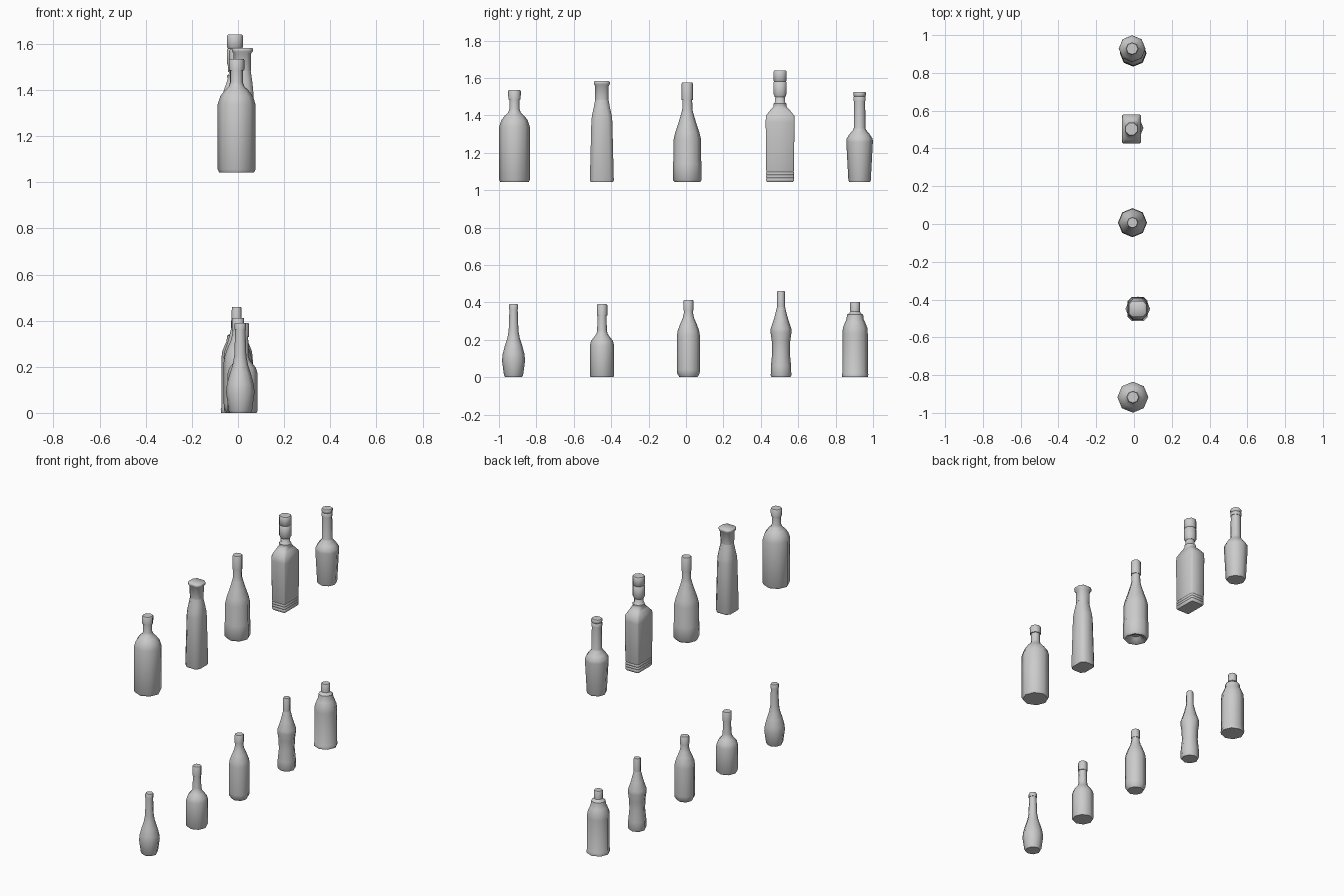
import bpy, bmesh, math

SIDES = 8


def round_ring(r):
    return [(r * math.cos(2 * math.pi * i / SIDES), r * math.sin(2 * math.pi * i / SIDES))
            for i in range(SIDES)]


def box_ring(hx, hy, c):
    # rectangle with chamfered corners, also eight points
    return [(hx, hy - c), (hx - c, hy), (c - hx, hy), (-hx, hy - c),
            (-hx, c - hy), (c - hx, -hy), (hx - c, -hy), (hx, c - hy)]


def loft(name, loc, profile, angle=35):
    """Skin a stack of rings; each entry is (z, r) or (z, hx, hy, chamfer)."""
    bm = bmesh.new()
    rings = []
    for z, *dims in profile:
        pts = round_ring(dims[0]) if len(dims) == 1 else box_ring(*dims)
        rings.append([bm.verts.new((x, y, z)) for x, y in pts])
    for a, b in zip(rings, rings[1:]):
        for i in range(SIDES):
            j = (i + 1) % SIDES
            bm.faces.new((a[i], a[j], b[j], b[i]))
    bm.faces.new(rings[0][::-1])
    bm.faces.new(rings[-1])
    bmesh.ops.recalc_face_normals(bm, faces=bm.faces[:])
    mesh = bpy.data.meshes.new(name)
    bm.to_mesh(mesh)
    bm.free()
    obj = bpy.data.objects.new(name, mesh)
    bpy.context.collection.objects.link(obj)
    obj.location = loc
    bpy.ops.object.select_all(action='DESELECT')
    obj.select_set(True)
    bpy.context.view_layer.objects.active = obj
    bpy.ops.object.shade_smooth_by_angle(angle=math.radians(angle))


def bottle(name, loc, glass, cap, angle=48):
    loft(name + "_glass", loc, glass, angle)
    loft(name + "_cap", loc, cap, angle)


LOW, HIGH = 0.0, 1.043

# --- lower shelf ---
bottle("flared_bottle", (0.01, -0.922, LOW),
       [(0, .045), (.01, .051), (.09, .062), (.125, .058), (.17, .046), (.21, .033),
        (.25, .026), (.365, .022)],
       [(.362, .025), (.385, .025), (.39, .022)])
bottle("short_bottle", (0.02, -0.449, LOW),
       [(0, .06), (.008, .065), (.17, .065), (.195, .058), (.215, .042), (.232, .03),
        (.25, .026), (.335, .024)],
       [(.33, .028), (.385, .028), (.39, .025)])
bottle("slim_bottle", (0, 0.013, LOW),
       [(0, .048), (.02, .06), (.04, .062), (.22, .062), (.25, .057), (.285, .044),
        (.315, .031), (.34, .025), (.36, .024)],
       [(.357, .027), (.408, .027), (.412, .024)])
bottle("waisted_bottle", (-0.006, 0.508, LOW),
       [(0, .05), (.01, .055), (.06, .054), (.13, .047), (.19, .049), (.24, .056),
        (.26, .055), (.31, .038), (.365, .024), (.385, .02)],
       [(.375, .022), (.455, .021), (.46, .019)])
bottle("stout_bottle", (-0.004, 0.904, LOW),
       [(0, .069), (.015, .071), (.022, .068), (.23, .068), (.265, .065), (.295, .053),
        (.31, .046), (.335, .043), (.34, .034), (.352, .024)],
       [(.35, .027), (.398, .027), (.402, .024)])

# --- upper shelf ---
bottle("broad_bottle", (-0.006, -0.917, HIGH),
       [(0, .076), (.012, .082), (.295, .082), (.33, .071), (.355, .052), (.372, .034),
        (.39, .027), (.445, .027)],
       [(.442, .033), (.487, .034), (.492, .03)])

# tapered bottle with chamfered edges and a flanged stopper
bottle("tapered_box_bottle", (0.019, -0.45, HIGH),
       [(0, .050, .060, .02), (.01, .053, .064, .022), (.325, .048, .056, .022),
        (.355, .047, .053, .022), (.40, .042, .043, .021), (.44, .036, .036, .02),
        (.455, .034, .034, .02)],
       [(.44, .037, .036, .018), (.515, .038, .037, .018), (.525, .045, .043, .018),
        (.535, .046, .043, .018), (.54, .042, .039, .018)])

# bottle with a hollow in the base
bottle("punt_bottle", (-0.008, 0.007, HIGH),
       [(.03, .025), (.004, .05), (0, .068), (.012, .077), (.10, .077), (.115, .074),
        (.225, .074), (.265, .065), (.315, .048), (.365, .033), (.39, .027), (.45, .026)],
       [(.44, .03), (.527, .03), (.532, .027)])

# rectangular bottle with grooved foot and tall stopper
foot = []
for k in range(3):
    z = .008 + k * .016
    foot += [(z, .048, .074, .006), (z + .012, .048, .074, .006),
             (z + .014, .046, .072, .006)]
bottle("box_bottle", (-0.013, 0.503, HIGH),
       [(0, .043, .069, .006)] + foot +
       [(.062, .048, .074, .006), (.32, .050, .077, .006), (.355, .049, .076, .008),
        (.385, .038, .052, .014), (.405, .031, .034, .018), (.412, .034, .034, .02),
        (.42, .034, .034, .02), (.426, .027, .027, .016), (.47, .025, .025, .015)],
       [(.455, .028, .028, .017), (.47, .034, .034, .018), (.535, .034, .034, .018),
        (.538, .031, .031, .018), (.542, .034, .034, .018), (.592, .034, .034, .018),
        (.597, .031, .031, .018)])

bottle("wedge_bottle", (-0.01, 0.928, HIGH),
       [(0, .056), (.01, .06), (.215, .071), (.232, .07), (.255, .055), (.28, .034),
        (.29, .031), (.44, .030)],
       [(.434, .033), (.455, .033), (.458, .030), (.462, .033), (.477, .034), (.482, .030)])
